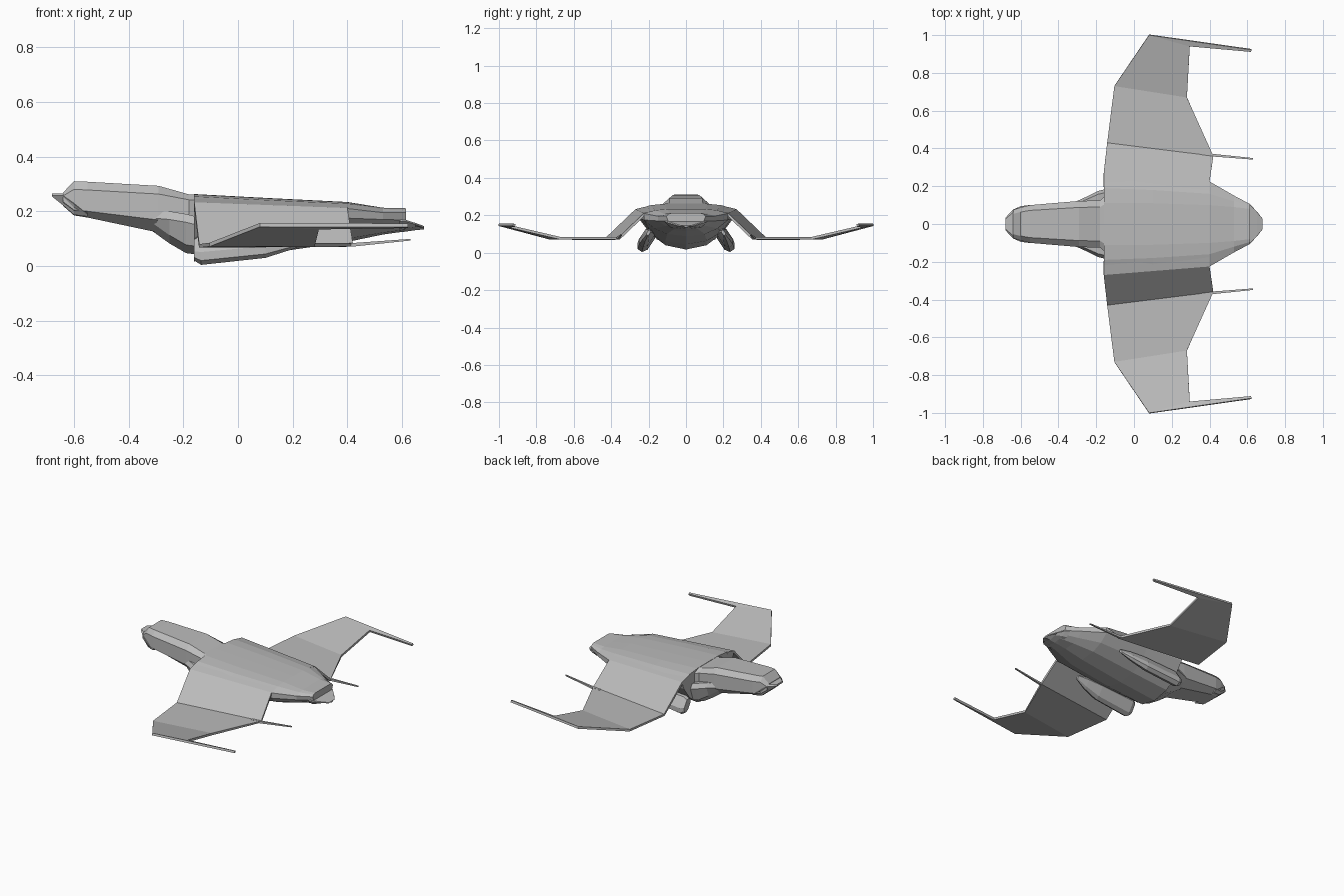
import bpy, bmesh
from mathutils import Vector

if "Cube" in bpy.data.objects:
    bpy.data.objects.remove(bpy.data.objects["Cube"])

hull_grey = bpy.data.materials.new("hull grey")
hull_grey.diffuse_color = (0.5, 0.5, 0.5, 1)
hull_grey.use_nodes = True
hull_grey.node_tree.nodes["Principled BSDF"].inputs["Base Color"].default_value = hull_grey.diffuse_color


def finish(name, bm):
    bmesh.ops.recalc_face_normals(bm, faces=bm.faces)
    me = bpy.data.meshes.new(name)
    bm.to_mesh(me)
    bm.free()
    me.materials.append(hull_grey)
    ob = bpy.data.objects.new(name, me)
    bpy.context.collection.objects.link(ob)
    return ob


def loft(name, rings):
    """Skin closed rings of 3D points and cap both ends."""
    bm = bmesh.new()
    vs = [[bm.verts.new(p) for p in r] for r in rings]
    n = len(vs[0])
    for a, b in zip(vs, vs[1:]):
        for i in range(n):
            j = (i + 1) % n
            bm.faces.new((a[i], a[j], b[j], b[i]))
    bm.faces.new(vs[0])
    bm.faces.new(vs[-1])
    return finish(name, bm)


def ring(x, half):
    """Full cross-section from the half running top centre to bottom centre."""
    pts = [(x, y, z) for y, z in half]
    return pts + [(x, -y, z) for y, z in reversed(half) if y > 0]


def mirror(ob):
    m = ob.modifiers.new("mirror", 'MIRROR')
    m.use_axis = (False, True, False)
    m.use_mirror_merge = False


# Main hull: flat top, rounded keel, tapering aft
loft("main_hull", [
    ring(-.16, [(0, .263), (.11, .262), (.19, .254), (.27, .23), (.25, .18), (.19, .1), (.11, .04), (0, .017)]),
    ring(.1, [(0, .249), (.11, .248), (.18, .241), (.25, .222), (.24, .18), (.19, .11), (.11, .063), (0, .045)]),
    ring(.4, [(0, .234), (.1, .233), (.16, .228), (.225, .21), (.225, .175), (.17, .13), (.1, .1), (0, .088)]),
    ring(.53, [(0, .213), (.09, .213), (.12, .208), (.15, .195), (.15, .17), (.11, .143), (.07, .122), (0, .115)]),
    ring(.615, [(0, .211), (.08, .211), (.095, .206), (.105, .195), (.095, .168), (.08, .148), (.05, .133), (0, .127)]),
])

# Tail lip under the exhaust
loft("tail_lip", [
    ring(x, [(0, t), (w, t), (w * 1.03, t - .006), (w * .75, b + .012), (0, b)])
    for x, w, t, b in [(.59, .11, .17, .123), (.615, .1, .168, .126), (.65, .065, .157, .131), (.68, .028, .146, .134)]
])

# Head: eight-sided block from nose to hull
loft("head", [
    ring(x, [(0, t), (w * .72, t), (w, t - c), (w, m), (w * .6, b), (0, b)])
    for x, w, t, c, m, b in [
        (-.64, .075, .268, .012, .235, .22),
        (-.60, .088, .31, .03, .205, .185),
        (-.55, .1, .308, .03, .2, .177),
        (-.29, .122, .293, .03, .168, .122),
        (-.18, .125, .262, .02, .13, .06),
        (-.15, .15, .26, .02, .12, .05)]
])

# Nose wedge, overhanging at the tip
loft("nose_wedge", [
    ring(x, [(0, t), (w * .8, t), (w, t - .008), (w * .8, b), (0, b)])
    for x, w, t, b in [(-.68, .034, .265, .254), (-.64, .077, .265, .222), (-.60, .094, .235, .187), (-.55, .101, .197, .181)]
])

# Neck fairing widening into the hull
loft("neck_fairing", [
    ring(x, [(0, t), (w * .9, t), (w, t - .03), (w * .85, b + .03), (w * .5, b), (0, b)])
    for x, w, t, b in [(-.31, .118, .205, .125), (-.25, .145, .2, .082), (-.19, .175, .19, .047), (-.15, .185, .18, .042)]
])

# Gull wing: leading / trailing points at each fold, plus the two rear spikes
lead = [(-.16, .2, .25), (-.16, .27, .233), (-.142, .43, .08), (-.104, .73, .085), (.08, 1.0, .157)]
trail = [(.4, .17, .225), (.4, .225, .212), (.42, .36, .083), (.28, .67, .084), (.295, .94, .147)]
bm = bmesh.new()
L = [bm.verts.new(p) for p in lead]
T = [bm.verts.new(p) for p in trail]
for i in range(4):
    bm.faces.new((L[i], T[i], T[i + 1], L[i + 1]))
tip = [bm.verts.new(p) for p in [(.62, .911, .152), (.622, .922, .156)]]
bm.faces.new((L[4], T[4], tip[0], tip[1]))
wing = finish("wing", bm)
if wing.data.polygons[0].normal.z < 0:
    wing.data.flip_normals()
s = wing.modifiers.new("thickness", 'SOLIDIFY')
s.thickness = .014
s.offset = -1
mirror(wing)

# Inner rear spike at the wing fold
mirror(loft("inner_spike", [
    [(x, y - w, z), (x, y + w, z), (x, y + w, z - h), (x, y - w, z - h)]
    for x, y, w, z, h in [(.36, .372, .01, .084, .014), (.42, .364, .007, .084, .013), (.63, .345, .004, .099, .006)]
]))

# Belly pods, splayed outward
down = Vector((0, .55, -.83))
side = Vector((0, .83, .55))
section = [(1, .45), (.55, 1), (-.7, 1), (-1, .4), (-1, -.4), (-.7, -1), (.55, -1), (1, -.45)]
mirror(loft("belly_pod", [
    [Vector((x, y, z)) + down * (u * .058 * k) + side * (v * .032 * k) for u, v in section]
    for x, y, z, k in [(-.16, .215, .06, .72), (-.135, .215, .06, 1), (.1, .212, .08, .9),
                       (.2, .206, .095, .6), (.27, .2, .107, .25)]
]))
